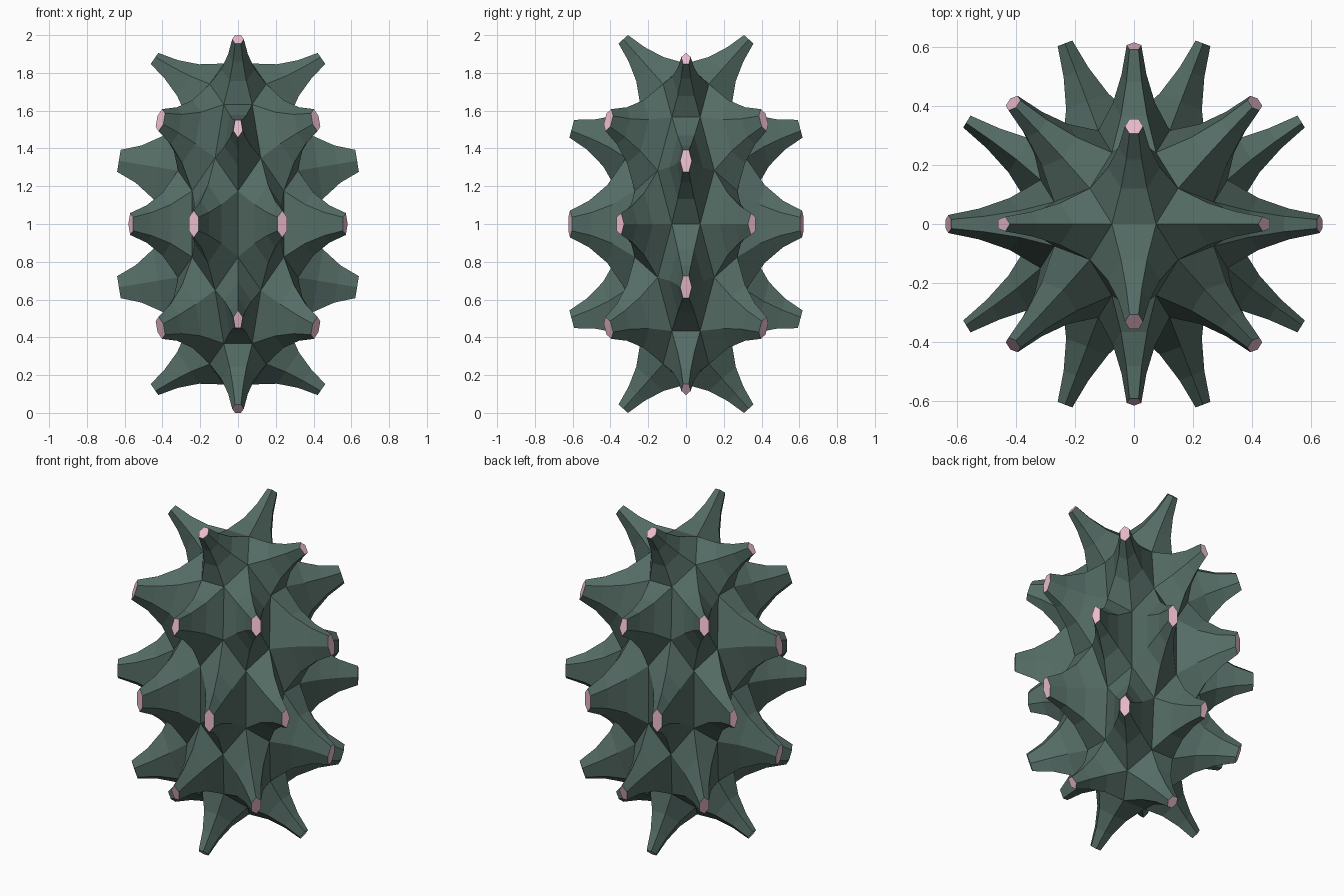
import bpy, bmesh
from math import sqrt, atan2
from itertools import product
from mathutils import Vector

if "Cube" in bpy.data.objects:
    bpy.data.objects.remove(bpy.data.objects["Cube"])

P = (1 + sqrt(5)) / 2
SCALE = Vector((0.075, 0.075, 0.175))      # stretched tall
LENGTH, TAPER, STEPS = 0.317, 0.59, 3      # spike length, shrink per ring, rings


def family(*triples):
    """All sign changes and cyclic shifts of the given coordinates."""
    out = set()
    for t in triples:
        for k in range(3):
            c = t[k:] + t[:k]
            for s in product((1, -1), repeat=3):
                out.add(tuple(a * b + 0.0 for a, b in zip(c, s)))
    return [Vector(v) for v in sorted(out)]


def material(name, color):
    m = bpy.data.materials.new(name)
    m.diffuse_color = color
    m.use_nodes = True
    m.node_tree.nodes["Principled BSDF"].inputs["Base Color"].default_value = m.diffuse_color
    return m


def squash(v):
    return Vector(a * b for a, b in zip(v, SCALE))


# Truncated icosahedron corners, and the directions of its 32 faces
corners = family((1, 0, 3 * P), (2 + P, 1, 2 * P), (2, P, 2 * P + 1))
directions = family((1, 1, 1), (0, 1 / P, P), (1, 0, P))

bm = bmesh.new()
lift = Vector((0, 0, 1))
base = [bm.verts.new(squash(c) + lift) for c in corners]

for d in directions:
    # Corners of this face, sorted around its direction
    top = max(c.dot(d) for c in corners)
    ids = [i for i, c in enumerate(corners) if c.dot(d) > top - 0.01]
    u = d.orthogonal().normalized()
    w = d.normalized().cross(u)
    ids.sort(key=lambda i: atan2(corners[i].dot(w), corners[i].dot(u)))
    ring = [base[i] for i in ids]
    n = len(ring)
    centre = sum((v.co for v in ring), Vector()) / n
    normal = Vector(a / b for a, b in zip(d, SCALE)).normalized()
    offsets = [v.co - centre for v in ring]

    # Flared spike built from shrinking rings
    for k in range(1, STEPS + 1):
        c = centre + normal * LENGTH * k / STEPS
        new = [bm.verts.new(c + o * TAPER ** k) for o in offsets]
        for j in range(n):
            q = (j + 1) % n
            bm.faces.new((ring[j], ring[q], new[q], new[j]))
        ring = new

    # Blunt coloured tip
    bm.faces.new(ring).material_index = 1

bmesh.ops.recalc_face_normals(bm, faces=bm.faces)
mesh = bpy.data.meshes.new("spiky_body")
bm.to_mesh(mesh)
bm.free()
mesh.materials.append(material("dark_green", (0.09, 0.15, 0.13, 1)))
mesh.materials.append(material("pink_tip", (0.83, 0.5, 0.6, 1)))
obj = bpy.data.objects.new("spiky_body", mesh)
bpy.context.collection.objects.link(obj)
